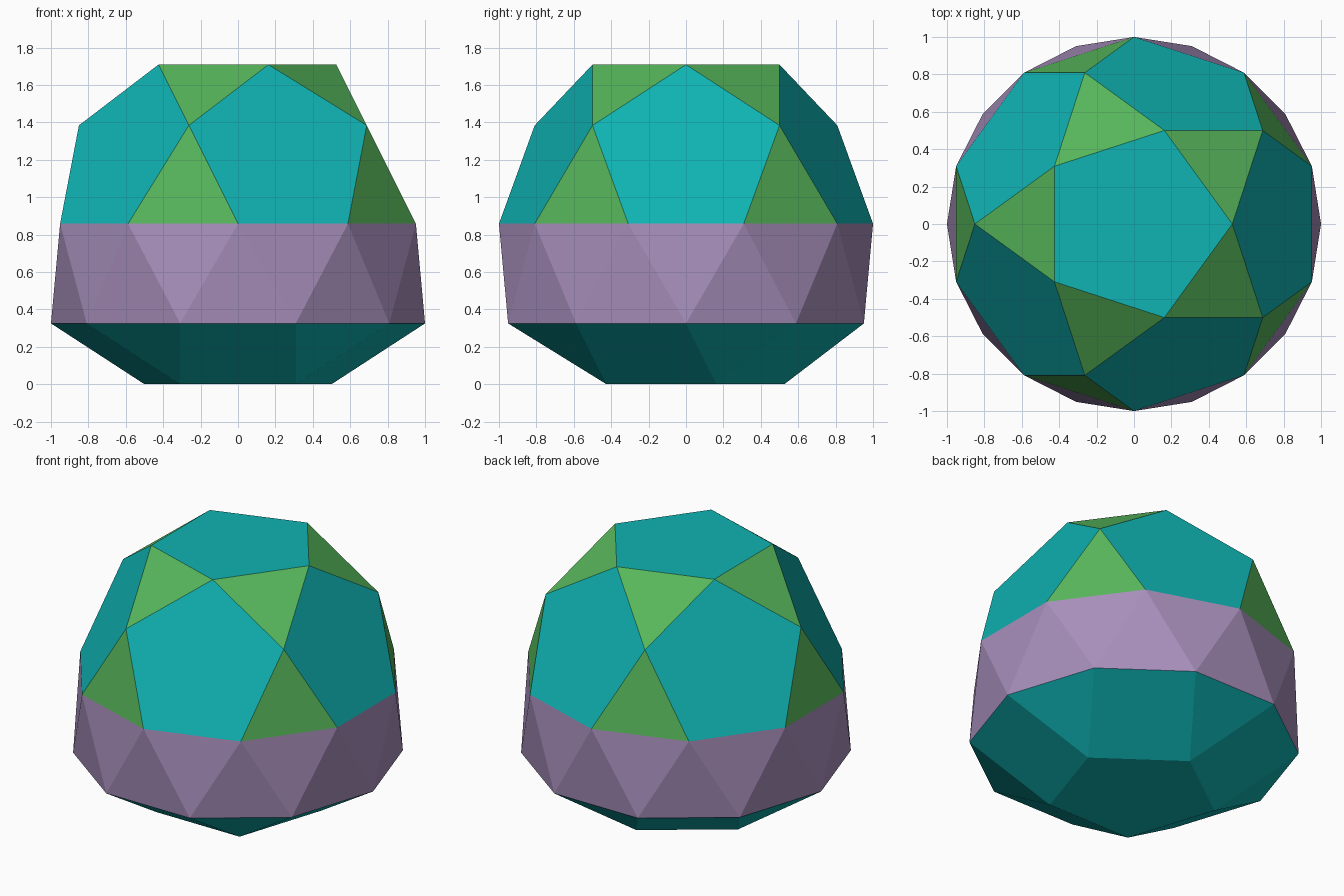
import bpy
import bmesh
import math
from mathutils import Vector

if "Cube" in bpy.data.objects:
    bpy.data.objects.remove(bpy.data.objects["Cube"])

# Proportions follow from a unit-radius decagon
EDGE = 2 * math.sin(math.radians(18))
Z_BELT = EDGE * 0.5257
Z_DOME = Z_BELT + EDGE * 0.8624
Z_MID = Z_DOME + EDGE * 0.8507
Z_TOP = Z_DOME + EDGE * 1.3764
R_PENT = EDGE * 0.8507
R_MID = EDGE * 1.3764
CENTRE = Vector((0, 0, 0.9))


def material(name, rgb):
    m = bpy.data.materials.new(name)
    m.diffuse_color = (*rgb, 1)
    m.use_nodes = True
    m.node_tree.nodes["Principled BSDF"].inputs["Base Color"].default_value = m.diffuse_color
    return m


TEAL = material("teal", (0.005, 0.45, 0.45))
GREEN = material("green", (0.095, 0.47, 0.105))
MAUVE = material("mauve", (0.39, 0.275, 0.50))


def point(radius, degrees, z):
    a = math.radians(degrees)
    return Vector((radius * math.cos(a), radius * math.sin(a), z))


def build(name, faces, mats, colour_rule=lambda f: 0):
    """Weld polygons into one outward-facing shell."""
    bm = bmesh.new()
    for pts in faces:
        bm.faces.new([bm.verts.new(p) for p in pts])
    bmesh.ops.remove_doubles(bm, verts=bm.verts, dist=0.001)
    bm.normal_update()
    for f in bm.faces:
        if f.normal.dot(f.calc_center_median() - CENTRE) < 0:
            f.normal_flip()
        f.material_index = colour_rule(f)
    mesh = bpy.data.meshes.new(name)
    bm.to_mesh(mesh)
    bm.free()
    for m in mats:
        mesh.materials.append(m)
    bpy.context.collection.objects.link(bpy.data.objects.new(name, mesh))


def top(a): return point(R_PENT, a, Z_TOP)
def mid(a): return point(R_MID, a, Z_MID)
def rim(a): return point(1, a, Z_DOME)
def low(a): return point(1, a, Z_BELT)
def foot(a): return point(R_PENT, a, 0)


fifths = range(0, 360, 72)

# Dome: pentagons are teal, triangles green
dome = [[top(a) for a in fifths]]
for a in fifths:
    dome += [[top(a), mid(a - 36), rim(a - 18), rim(a + 18), mid(a + 36)],
             [top(a), top(a + 72), mid(a + 36)],
             [mid(a + 36), rim(a + 18), rim(a + 54)]]
build("faceted_dome", dome, [TEAL, GREEN], lambda f: int(len(f.verts) == 3))

# Belt of alternating triangles
belt = []
for a in range(0, 360, 36):
    belt += [[low(a), low(a + 36), rim(a + 18)],
             [rim(a - 18), rim(a + 18), low(a)]]
build("triangle_belt", belt, [MAUVE])

# Base: pentagon foot widening to the belt through squares and triangles
base = [[foot(a + 18) for a in fifths]]
for a in fifths:
    base += [[foot(a + 18), foot(a + 90), low(a + 72), low(a + 36)],
             [foot(a + 18), low(a), low(a + 36)]]
build("cupola_base", base, [TEAL])
